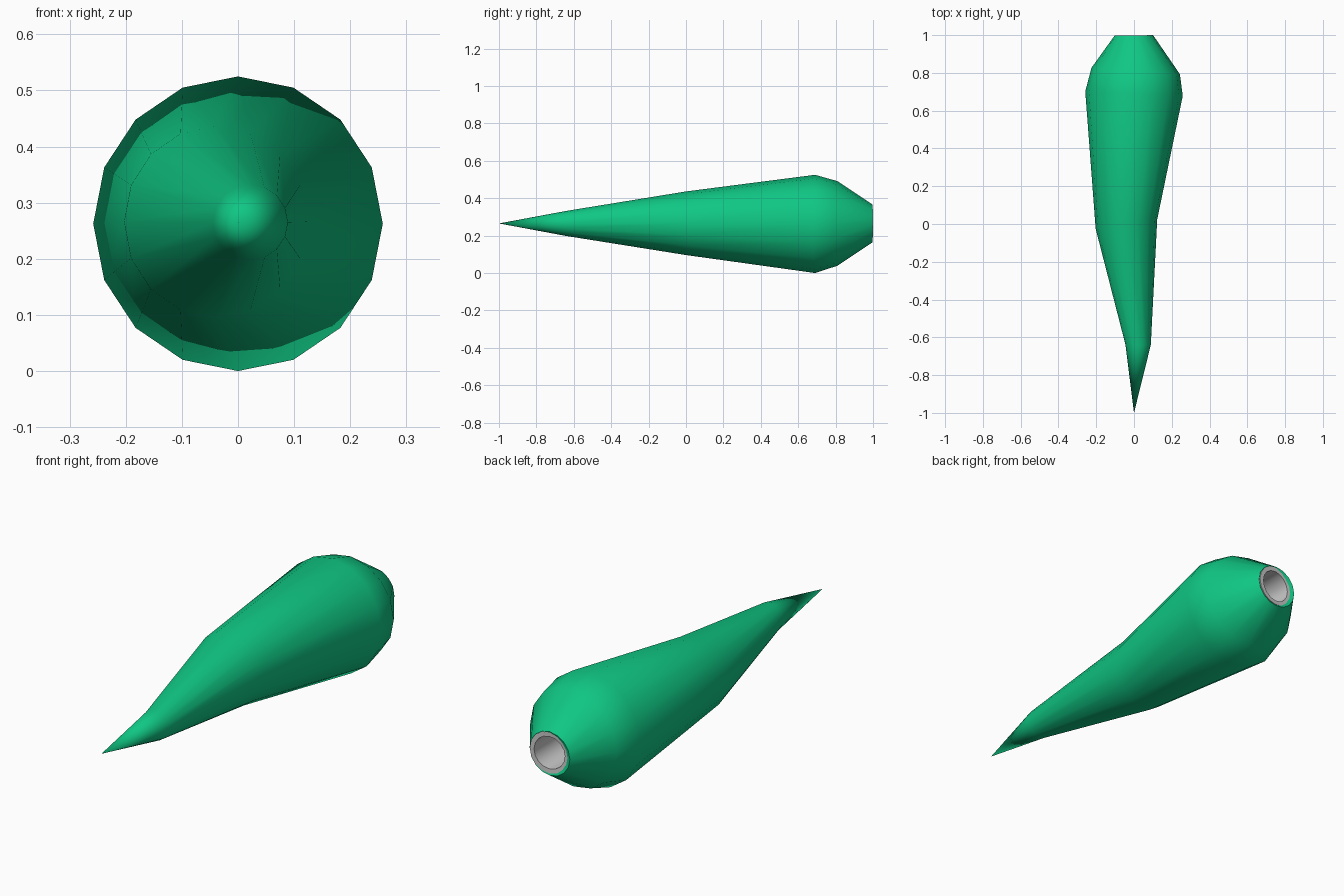
import bpy, bmesh, math

if "Cube" in bpy.data.objects:
    bpy.data.objects.remove(bpy.data.objects["Cube"])

SIDES = 16


def loft(name, rings, material=None, tip=None, cap_end=False):
    """Skin rings (centre x, y, z, radius x, radius z, y tilt to the right)."""
    bm = bmesh.new()
    loops = []
    for cx, y, cz, rx, rz, tilt in rings:
        loop = []
        for i in range(SIDES):
            a = 2 * math.pi * i / SIDES
            c, s = math.cos(a), math.sin(a)
            loop.append(bm.verts.new((cx + rx * c, y + tilt * c, cz + rz * s)))
        loops.append(loop)
    for a, b in zip(loops, loops[1:]):
        for i in range(SIDES):
            j = (i + 1) % SIDES
            bm.faces.new((a[i], a[j], b[j], b[i]))
    if tip:
        point = bm.verts.new(tip)
        for i in range(SIDES):
            bm.faces.new((point, loops[0][(i + 1) % SIDES], loops[0][i]))
    if cap_end:
        bm.faces.new(loops[-1])
    bmesh.ops.recalc_face_normals(bm, faces=bm.faces)
    mesh = bpy.data.meshes.new(name)
    bm.to_mesh(mesh)
    bm.free()
    obj = bpy.data.objects.new(name, mesh)
    bpy.context.collection.objects.link(obj)
    if material:
        mesh.materials.append(material)
    bpy.ops.object.select_all(action='DESELECT')
    obj.select_set(True)
    bpy.context.view_layer.objects.active = obj
    bpy.ops.object.shade_smooth_by_angle(angle=math.radians(50))
    return obj


green = bpy.data.materials.new("green")
green.diffuse_color = (0.005, 0.57, 0.23, 1)
green.use_nodes = True
green.node_tree.nodes["Principled BSDF"].inputs["Base Color"].default_value = green.diffuse_color

# Tapered, slightly bent body, with a narrow rim around the rear opening
loft("tapered_body", [
    (0.022, -0.64, 0.265, 0.067, 0.067, 0.0),
    (-0.04, 0.0, 0.266, 0.163, 0.17, 0.025),
    (0.0, 0.69, 0.2625, 0.258, 0.2625, -0.012),
    (0.009, 0.81, 0.265, 0.234, 0.226, -0.017),
    (0.0, 0.997, 0.265, 0.103, 0.101, 0.0),
    (0.0, 0.99, 0.265, 0.086, 0.086, 0.0),
], green, tip=(0, -1, 0.265))

# Grey socket: front lip, then a blind bore
loft("rear_socket", [
    (0.004, 0.90, 0.267, 0.096, 0.096, 0.0),
    (0.004, 0.995, 0.267, 0.096, 0.096, 0.006),
    (0.004, 0.994, 0.267, 0.075, 0.075, 0.006),
    (0.004, 0.80, 0.267, 0.075, 0.075, 0.0),
], cap_end=True)
